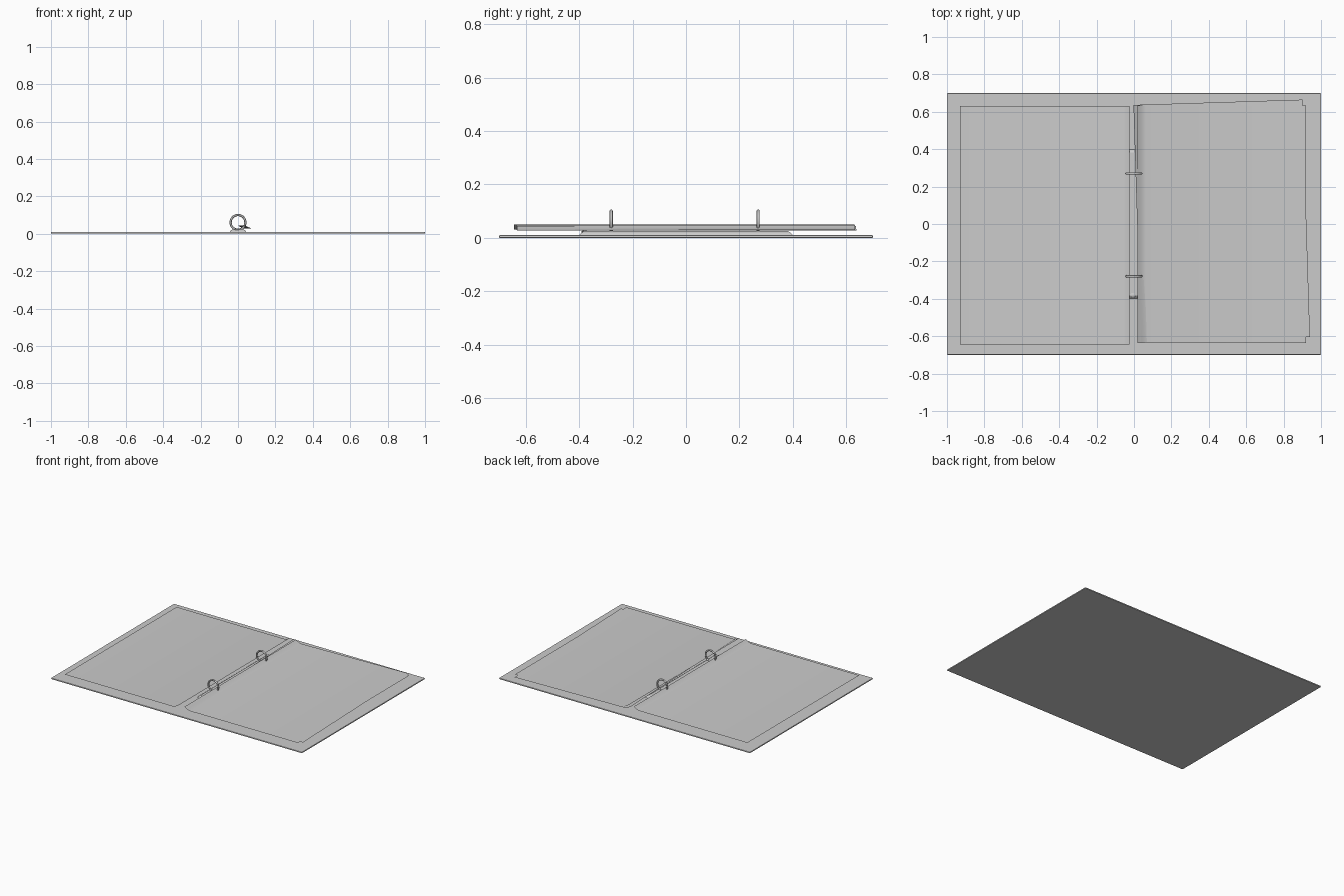
import bpy, bmesh, math
from mathutils import Matrix

if "Cube" in bpy.data.objects:
    bpy.data.objects.remove(bpy.data.objects["Cube"])


def add_mesh(name, bm):
    bmesh.ops.recalc_face_normals(bm, faces=bm.faces)
    me = bpy.data.meshes.new(name)
    bm.to_mesh(me)
    bm.free()
    ob = bpy.data.objects.new(name, me)
    bpy.context.collection.objects.link(ob)
    return ob


# open cover: one thin board with softened edges
bm = bmesh.new()
bmesh.ops.create_cube(bm, size=1, matrix=Matrix.Translation((0, 0, .005)) @ Matrix.Diagonal((2, 1.4, .01, 1)))
cover = add_mesh("cover", bm)
bev = cover.modifiers.new("edge", 'BEVEL')
bev.width = .004
bev.segments = 2

# tapered metal bar that carries the rings
bm = bmesh.new()
bottom_loop, mid_loop, top_loop = [
    [bm.verts.new((sx * hx, sy * hy, z)) for sx, sy in ((-1, -1), (1, -1), (1, 1), (-1, 1))]
    for hx, hy, z in ((.045, .40, .009), (.038, .393, .018), (.028, .382, .025))]
for a, b in ((bottom_loop, mid_loop), (mid_loop, top_loop)):
    for i in range(4):
        j = (i + 1) % 4
        bm.faces.new((a[i], a[j], b[j], b[i]))
bm.faces.new(bottom_loop)
bm.faces.new(top_loop)
add_mesh("ring_bar", bm)

# rivet at the front end of the bar
bm = bmesh.new()
bmesh.ops.create_uvsphere(bm, u_segments=16, v_segments=8, radius=1,
                          matrix=Matrix.Translation((-.005, -.38, .023)) @ Matrix.Diagonal((.018, .011, .005, 1)))
add_mesh("rivet", bm)

# two binder rings
for name, y in (("front_ring", -.28), ("back_ring", .27)):
    bpy.ops.mesh.primitive_torus_add(major_segments=40, minor_segments=12, major_radius=.0395, minor_radius=.006,
                                     location=(0, y, .0605), rotation=(math.pi / 2, 0, 0))
    bpy.context.object.name = name
    bpy.ops.object.shade_smooth_by_angle()


# paper sheet: flat, with a lifted edge along the binding
def sheet(name, side, inner, outer, y0, y1, z, lift):
    bm = bmesh.new()
    profile = [(inner, z + lift)]
    profile += [(inner + .045 * t, z + lift * (1 - t) ** 1.5) for t in (.25, .5, .75, 1)]
    profile.append((outer, z))
    rows = [[bm.verts.new((side * x, y, h)) for x, h in profile] for y in (y0, y1)]
    for i in range(len(profile) - 1):
        bm.faces.new((rows[0][i], rows[0][i + 1], rows[1][i + 1], rows[1][i]))
    bm.normal_update()
    ob = add_mesh(name, bm)
    if ob.data.polygons[-1].normal.z < 0:
        ob.data.flip_normals()
    for p in ob.data.polygons:
        p.use_smooth = True
    return ob


sheet("left_sheet", -1, .025, .93, -.643, .63, .031, .019)
sheet("right_sheet", 1, .018, .92, -.635, .633, .030, .019)
skewed = sheet("skewed_sheet", 1, -.452, .452, -.635, .635, .027, .018)
skewed.rotation_euler.z = math.radians(1.8)
skewed.location = (.469, .016, 0)
